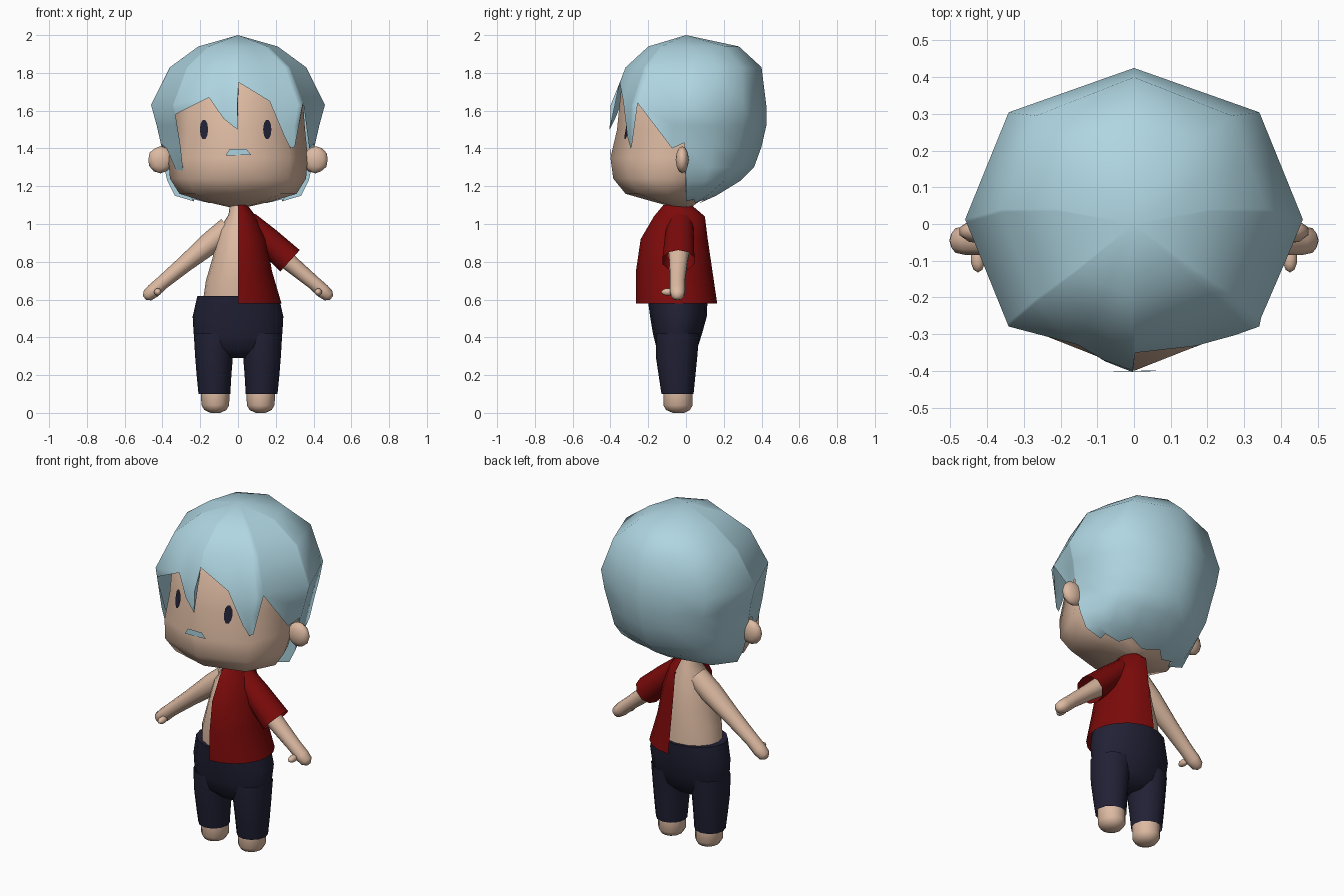
import bpy, bmesh, math
from mathutils import Vector

cube = bpy.data.objects.get("Cube")
if cube:
    bpy.data.objects.remove(cube, do_unlink=True)


def material(name, rgb):
    m = bpy.data.materials.new(name)
    m.use_nodes = True
    m.diffuse_color = (*rgb, 1)
    m.node_tree.nodes["Principled BSDF"].inputs["Base Color"].default_value = (*rgb, 1)
    return m


HAIR = material("pale_blue", (0.43, 0.67, 0.76))
SKIN = material("skin", (0.72, 0.49, 0.36))
RED = material("dark_red", (0.2, 0.003, 0.003))
NAVY = material("navy", (0.015, 0.015, 0.036))


def finish(name, bm, mat):
    bmesh.ops.remove_doubles(bm, verts=bm.verts, dist=0.0005)
    bmesh.ops.recalc_face_normals(bm, faces=bm.faces)
    me = bpy.data.meshes.new(name)
    bm.to_mesh(me)
    bm.free()
    ob = bpy.data.objects.new(name, me)
    bpy.context.collection.objects.link(ob)
    me.materials.append(mat)
    bpy.ops.object.select_all(action="DESELECT")
    ob.select_set(True)
    bpy.context.view_layer.objects.active = ob
    bpy.ops.object.shade_smooth_by_angle(angle=math.radians(60))
    return ob


def skin_rows(name, rows, mat, closed=True, caps=False):
    """Bridge rows of points into a surface."""
    bm = bmesh.new()
    grid = [[bm.verts.new(p) for p in row] for row in rows]
    n = len(rows[0])
    for a, b in zip(grid, grid[1:]):
        for i in range(n if closed else n - 1):
            j = (i + 1) % n
            bm.faces.new((a[i], a[j], b[j], b[i]))
    if caps:
        bm.faces.new(grid[0])
        bm.faces.new(grid[-1])
    return finish(name, bm, mat)


def ring(z, cx, rx, front, back, n=16, arc=2 * math.pi):
    """Ellipse, or the +x half of one, starting at the front."""
    count = n if arc > 4 else n + 1
    cy, ry = (front + back) / 2, (back - front) / 2
    return [(cx + rx * math.sin(arc * i / n), cy - ry * math.cos(arc * i / n), z)
            for i in range(count)]


def octagon_point(rings, u, z):
    """Point at height z; u counts eighth turns from the front towards +x."""
    z = min(max(z, rings[-1][0]), rings[0][0])
    for top, low in zip(rings, rings[1:]):
        if z >= low[0]:
            t = (top[0] - z) / (top[0] - low[0])
            w, f, b = (p + (q - p) * t for p, q in zip(top[1:], low[1:]))
            break

    def corner(k):
        sx, cy = math.sin(k * math.pi / 4), -math.cos(k * math.pi / 4)
        if k % 2:
            sx *= 1.05
        return Vector((w * sx, (f + b) / 2 + cy * (b - f) / 2, z))

    k = math.floor(u)
    return corner(k).lerp(corner(k + 1), u - k)


def tube(name, path, mat, squash=1.0, caps=True, n=10):
    """Tube in the xz plane; path holds x, y, z, radius."""
    d = Vector(path[-1][:3]) - Vector(path[0][:3])
    side = Vector((-d.z, 0, d.x)).normalized()
    rows = []
    for x, y, z, r in path:
        turn = [2 * math.pi * i / n for i in range(n)]
        rows.append([Vector((x, y, z)) + side * r * math.cos(a)
                     + Vector((0, r * squash * math.sin(a), 0)) for a in turn])
    return skin_rows(name, rows, mat, caps=caps)


def ball(name, loc, size, mat):
    bm = bmesh.new()
    bmesh.ops.create_icosphere(bm, subdivisions=2, radius=1)
    for v in bm.verts:
        v.co = Vector(loc) + Vector(a * b for a, b in zip(v.co, size))
    return finish(name, bm, mat)


# Head: rings of height, half width, front, back
head_rings = [(1.86, 0.2, -0.2, 0.2), (1.7, 0.34, -0.345, 0.34), (1.5, 0.355, -0.365, 0.36),
              (1.35, 0.37, -0.4, 0.34), (1.24, 0.36, -0.385, 0.22), (1.16, 0.31, -0.32, 0.13),
              (1.12, 0.18, -0.18, 0.07), (1.09, 0.05, -0.07, 0.03)]
skin_rows("head", [[octagon_point(head_rings, i / 2, r[0]) for i in range(16)]
                   for r in head_rings], SKIN, caps=True)

# Hair: each column runs from the crown to its own tip height
hair_rings = [(2.0, 0, 0, 0), (1.94, 0.21, -0.2, 0.28), (1.83, 0.36, -0.32, 0.4),
              (1.63, 0.46, -0.4, 0.425), (1.52, 0.43, -0.405, 0.425), (1.41, 0.405, -0.405, 0.4),
              (1.3, 0.39, -0.37, 0.36), (1.23, 0.375, -0.29, 0.29), (1.15, 0.335, -0.16, 0.16),
              (1.11, 0.2, -0.07, 0.07)]
columns = [(-4, 1.11), (-3.5, 1.13), (-3, 1.11), (-2.5, 1.13), (-2, 1.12), (-1.97, 1.42),
           (-1.75, 1.4), (-1.45, 1.3), (-1.2, 1.24), (-1.03, 1.25), (-1, 1.58), (-0.47, 1.67),
           (-0.24, 1.56), (-0.01, 1.5), (0.01, 1.75), (0.5, 1.65), (0.8, 1.46), (0.93, 1.4),
           (1, 1.41), (1.07, 1.64), (1.75, 1.4), (1.97, 1.43), (2, 1.12), (2.5, 1.13),
           (3, 1.11), (3.5, 1.13)]
skin_rows("hair", [[octagon_point(hair_rings, u, max(r[0], tip)) for u, tip in columns]
                   for r in hair_rings], HAIR)


# Face plates follow the face
def face_plate(name, outline, mat, lift=0.008):
    bm = bmesh.new()
    verts = []
    for x, z in outline:
        u = x / octagon_point(head_rings, 1, z).x
        p = octagon_point(head_rings, u, z)
        verts.append(bm.verts.new((x, p.y - lift, z)))
    bm.faces.new(verts)
    return finish(name, bm, mat)


for label, x in (("left_eye", 0.155), ("right_eye", -0.18)):
    turns = [math.pi * i / 5 for i in range(10)]
    face_plate(label, [(x + 0.022 * math.cos(a), 1.5 + 0.053 * math.sin(a)) for a in turns], NAVY)
face_plate("mouth", [(-0.065, 1.363), (0.07, 1.365), (0.045, 1.397), (-0.045, 1.397)],
           HAIR, 0.03)

# Torso
skin_rows("torso", [ring(*r) for r in (
    (1.13, 0, 0.04, -0.09, 0.01), (1.05, 0, 0.05, -0.1, 0.03), (0.97, 0, 0.1, -0.15, 0.06),
    (0.82, 0, 0.135, -0.19, 0.08), (0.7, 0, 0.17, -0.2, 0.095),
    (0.56, 0, 0.19, -0.185, 0.1))], SKIN, caps=True)

# Shirt covers the left half only
skin_rows("half_shirt", [ring(*r, n=10, arc=math.pi) for r in (
    (1.1, 0, 0.05, -0.12, 0.03), (1.04, 0, 0.095, -0.17, 0.1), (0.92, 0, 0.15, -0.24, 0.115),
    (0.75, 0, 0.18, -0.265, 0.14), (0.58, 0, 0.23, -0.265, 0.165))], RED, closed=False)
tube("sleeve", [(0.05, -0.03, 1.01, 0.06), (0.15, -0.035, 0.92, 0.07),
                (0.275, -0.04, 0.805, 0.077)], RED, squash=1.15, caps=False)

# Hips
skin_rows("trouser_hips", [ring(*r) for r in (
    (0.62, 0, 0.215, -0.205, 0.115), (0.51, 0, 0.24, -0.19, 0.11), (0.42, 0, 0.235, -0.175, 0.085),
    (0.34, 0, 0.21, -0.155, 0.06), (0.29, 0, 0.1, -0.1, 0.01))], NAVY, caps=True)

# Limbs and ears, both sides
for label, s in (("left", 1), ("right", -1)):
    skin_rows(label + "_trouser_leg", [ring(*r, n=12) for r in (
        (0.42, s * 0.12, 0.114, -0.16, 0.07), (0.3, s * 0.127, 0.1, -0.16, 0.06),
        (0.2, s * 0.127, 0.092, -0.145, 0.05), (0.1, s * 0.125, 0.084, -0.13, 0.04))], NAVY)
    skin_rows(label + "_foot", [ring(*r, n=12) for r in (
        (0.2, s * 0.123, 0.07, -0.12, 0.03), (0.1, s * 0.121, 0.076, -0.12, 0.035),
        (0.04, s * 0.12, 0.073, -0.12, 0.035), (0.015, s * 0.12, 0.058, -0.105, 0.02),
        (0, s * 0.12, 0.025, -0.07, -0.01))], SKIN, caps=True)
    tube(label + "_arm", [(s * x, y, z, r) for x, y, z, r in (
        (0.05, -0.03, 0.98, 0.06), (0.14, -0.035, 0.905, 0.06), (0.28, -0.04, 0.79, 0.045),
        (0.4, -0.045, 0.69, 0.037), (0.45, -0.045, 0.645, 0.038), (0.48, -0.045, 0.62, 0.032),
        (0.495, -0.045, 0.608, 0.012))], SKIN, squash=1.1)
    ball(label + "_thumb", (s * 0.425, -0.095, 0.64), (0.02, 0.037, 0.02), SKIN)
    ball(label + "_ear", (s * 0.41, -0.02, 1.34), (0.068, 0.035, 0.072), SKIN)
